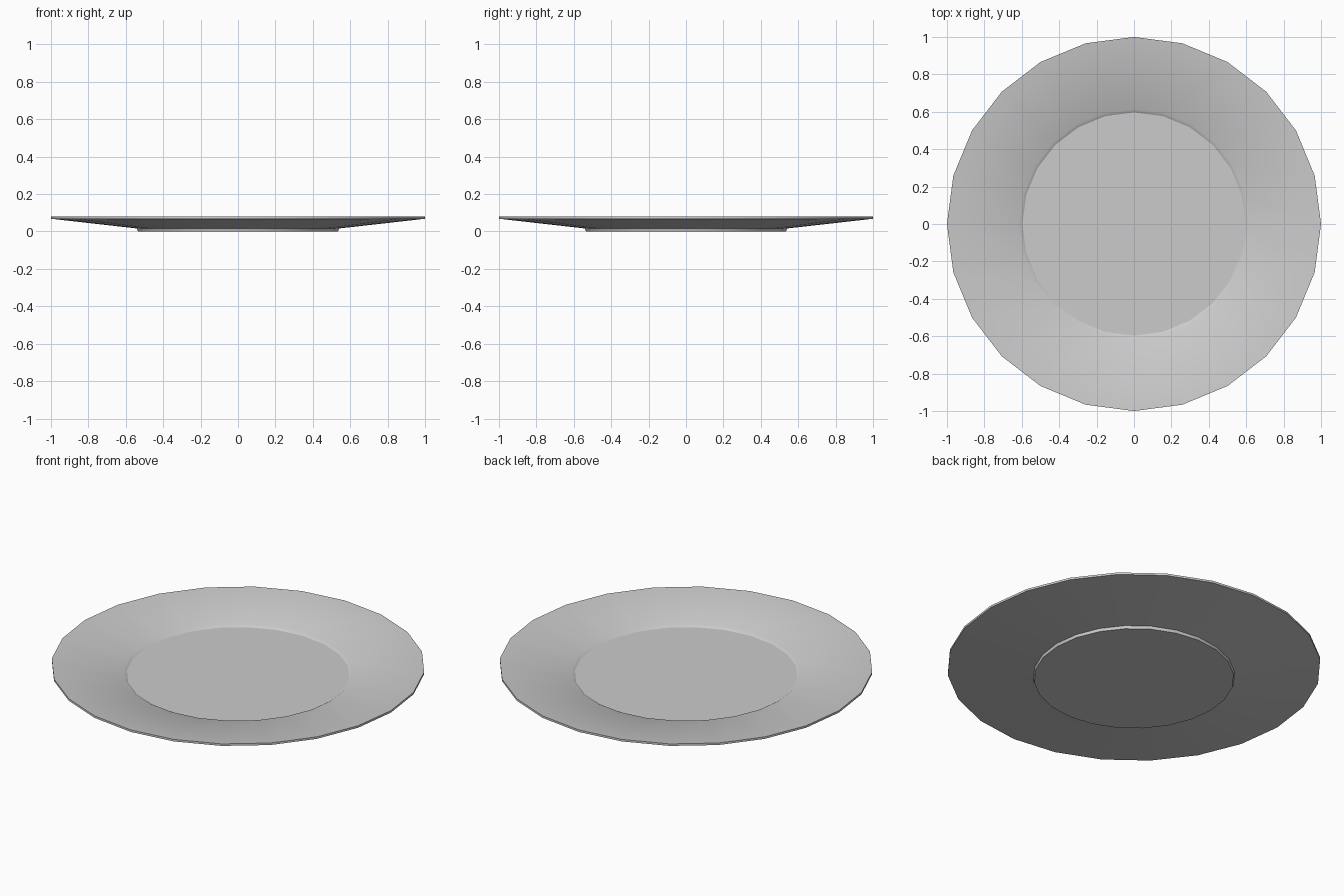
import bpy, bmesh
from math import cos, sin, pi, radians

if "Cube" in bpy.data.objects:
    bpy.data.objects.remove(bpy.data.objects["Cube"])

SIDES = 24

# Half profile (radius, height) from the foot, round the rim, to the well
PROFILE = [
    (0.535, 0.0), (0.54, 0.016),   # foot
    (1.0, 0.068), (1.0, 0.08),     # underside and rim edge
    (0.615, 0.038), (0.597, 0.027) # sloping border, step down to the well
]

bm = bmesh.new()
rings = [[bm.verts.new((r * cos(2 * pi * i / SIDES), r * sin(2 * pi * i / SIDES), z))
          for i in range(SIDES)] for r, z in PROFILE]
for a, b in zip(rings, rings[1:]):
    for i in range(SIDES):
        j = (i + 1) % SIDES
        bm.faces.new((a[i], a[j], b[j], b[i]))

# Flat foot base and flat well floor
bm.faces.new(rings[0][::-1])
bm.faces.new(rings[-1])
bmesh.ops.recalc_face_normals(bm, faces=bm.faces)

mesh = bpy.data.meshes.new("plate")
bm.to_mesh(mesh)
bm.free()
plate = bpy.data.objects.new("plate", mesh)
bpy.context.collection.objects.link(plate)

# Smooth shading with the rim and foot edges kept sharp
bpy.context.view_layer.objects.active = plate
plate.select_set(True)
bpy.ops.object.shade_smooth_by_angle(angle=radians(30))
